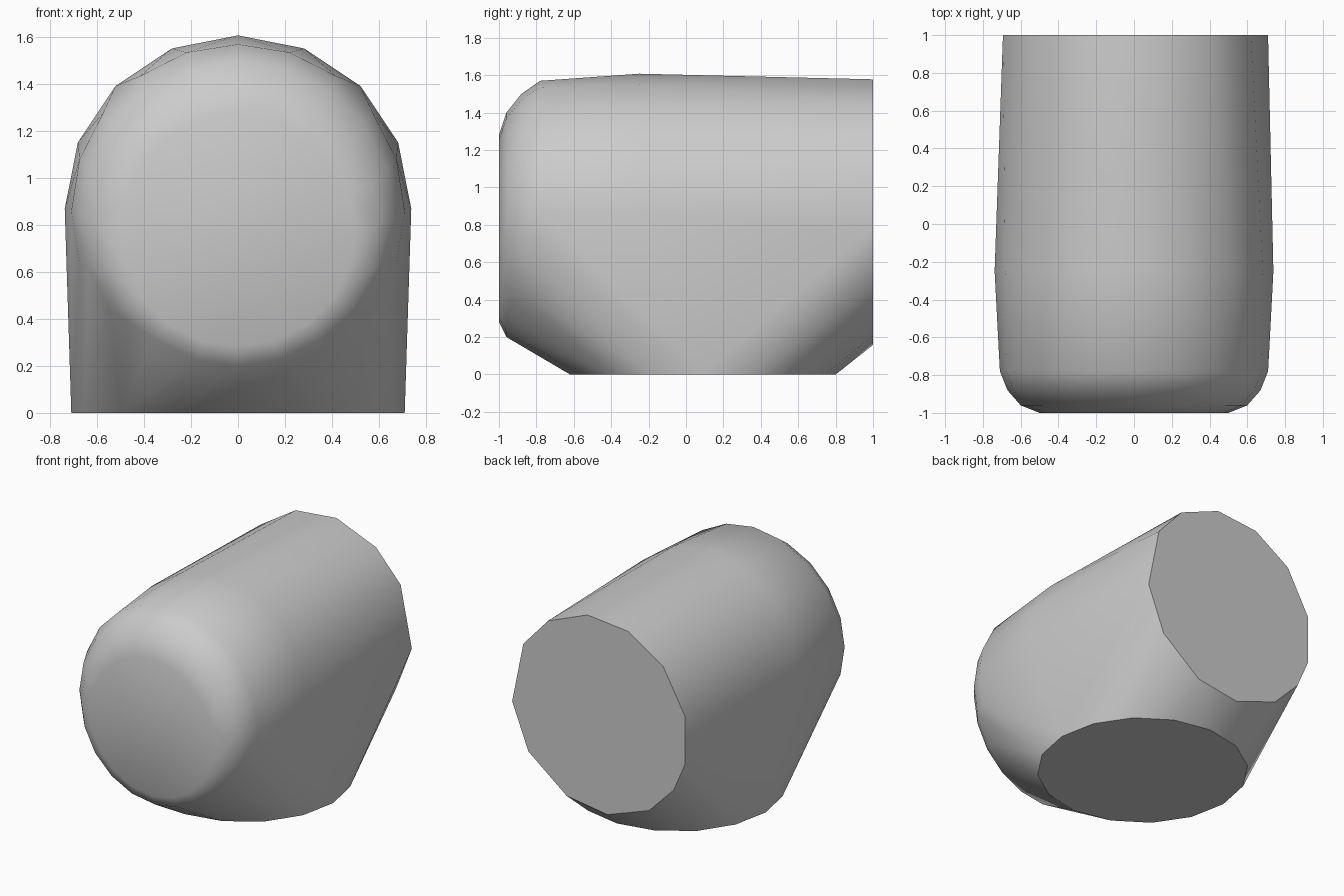
import bpy
import bmesh
from math import sin, cos, radians

cube = bpy.data.objects.get("Cube")
if cube:
    bpy.data.objects.remove(cube, do_unlink=True)

# Plain grey surface
grey = bpy.data.materials.new("plain_grey")
grey.use_nodes = True
colour = (0.6, 0.6, 0.6, 1)
grey.diffuse_color = colour
grey.node_tree.nodes["Principled BSDF"].inputs["Base Color"].default_value = colour


def even(count, offset=0):
    return [offset + 360 * i / count for i in range(count)]


def upright_ring(bm, y, z, radius, angles):
    """Ring facing the front, angles measured from the top towards +x."""
    for a in map(radians, angles):
        bm.verts.new((radius * sin(a), y, z + radius * cos(a)))


bm = bmesh.new()

# Rounded nose: centre drops slightly as it narrows
for y, z, radius in [(-1, 0.78, 0.5), (-0.96, 0.80, 0.6),
                     (-0.88, 0.83, 0.67), (-0.78, 0.86, 0.71)]:
    upright_ring(bm, y, z, radius, even(20))

# Slight bulge along the barrel
upright_ring(bm, -0.25, 0.87, 0.738, even(16))

# Flat, uneven back end
back_angles = [8, 36, 60, 97, 126, 158, 185, 214, 237, 256, 284, 314, 341]
upright_ring(bm, 1, 0.87, 0.715, back_angles)

# Round flat base
for a in map(radians, even(16)):
    bm.verts.new((0.71 * sin(a), 0.09 + 0.71 * cos(a), 0))

# Wrap everything in one convex skin
result = bmesh.ops.convex_hull(bm, input=bm.verts)
unused = [v for v in bm.verts if not v.link_faces]
bmesh.ops.delete(bm, geom=unused, context='VERTS')
bmesh.ops.dissolve_limit(bm, angle_limit=radians(0.5),
                         verts=bm.verts, edges=bm.edges)
bmesh.ops.recalc_face_normals(bm, faces=bm.faces)

# Smooth skin with crisp back and base caps
for f in bm.faces:
    f.smooth = True
    if f.normal.y > 0.99 or f.normal.z < -0.99:
        f.smooth = False
        for e in f.edges:
            e.smooth = False

mesh = bpy.data.meshes.new("rounded_body")
bm.to_mesh(mesh)
bm.free()
mesh.materials.append(grey)
body = bpy.data.objects.new("rounded_body", mesh)
bpy.context.collection.objects.link(body)
